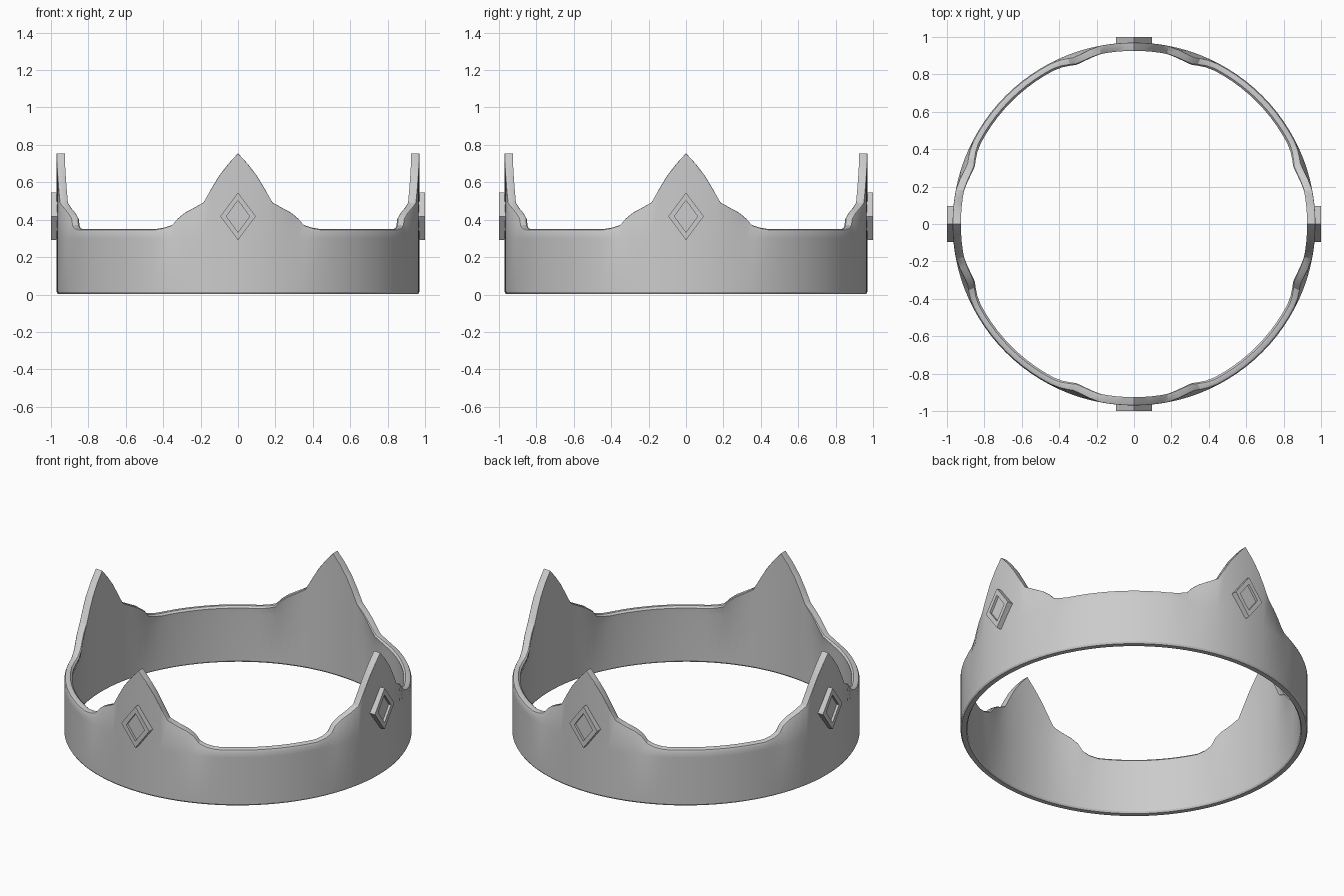
import bpy, bmesh, math
from mathutils import Matrix

if "Cube" in bpy.data.objects:
    bpy.data.objects.remove(bpy.data.objects["Cube"])

# Rim profile for one eighth of the crown:
# angle from point centre (deg), height, radial dip of rim, edge rounding
RIM = [(0, .755, 0, .003), (3, .70, 0, .003), (6, .635, 0, .003),
       (8.5, .565, 0, .003), (11, .492, 0, .004), (14.3, .463, -.008, .006),
       (17.4, .438, -.017, .008), (19.9, .408, -.021, .010), (21.8, .372, -.014, .012),
       (24.4, .358, -.005, .015), (27.6, .35, 0, .018), (31, .35, 0, .018),
       (34.5, .35, 0, .018), (38, .35, 0, .018), (41.5, .35, 0, .018), (45, .35, 0, .018)]
R_OUT, R_IN = .97, .926


def finish(bm, name, smooth):
    bmesh.ops.recalc_face_normals(bm, faces=bm.faces)
    mesh = bpy.data.meshes.new(name)
    bm.to_mesh(mesh)
    bm.free()
    ob = bpy.data.objects.new(name, mesh)
    bpy.context.collection.objects.link(ob)
    if smooth:
        bpy.context.view_layer.objects.active = ob
        ob.select_set(True)
        bpy.ops.object.shade_smooth_by_angle(angle=math.radians(30))
        ob.select_set(False)
    return ob


def section(h, d, b):
    """Wall cross-section as (radius, z), running up the outside and down the inside."""
    return [(R_OUT - .006, .004), (R_OUT, .014), (R_OUT, .3),
            (R_OUT + d, h - b), (R_OUT + d - b * .3, h - b * .3), (R_OUT + d - b, h),
            (R_IN + d + b * .6, h), (R_IN + d, h - b * .6),
            (R_IN + .002, .3), (R_IN + .004, .014), (R_IN + .01, .004)]


# Crown band with four points: mirrored profile repeated every quarter turn
bm = bmesh.new()
quarter = [(-a, h, d, b) for a, h, d, b in reversed(RIM[1:])] + RIM[:-1]
rings = []
for q in range(4):
    for a, h, d, b in quarter:
        t = math.radians(a + 90 * q)
        rings.append([bm.verts.new((r * math.sin(t), -r * math.cos(t), z))
                      for r, z in section(h, d, b)])
for i, ring in enumerate(rings):
    nxt = rings[(i + 1) % len(rings)]
    for j in range(len(ring)):
        k = (j + 1) % len(ring)
        bm.faces.new((ring[j], nxt[j], nxt[k], ring[k]))
finish(bm, "crown_band", True)


# Diamond badge with a shallow recessed centre, one on each point
def badge(name, turn):
    bm = bmesh.new()
    loops = []
    for w, hh, y in [(.095, .127, -.945), (.095, .127, -1.0),
                     (.062, .085, -1.0), (.062, .085, -.985)]:
        loops.append([bm.verts.new((x * w, y, .418 + z * hh))
                      for x, z in ((1, 0), (0, 1), (-1, 0), (0, -1))])
    for a, b in zip(loops, loops[1:]):
        for i in range(4):
            k = (i + 1) % 4
            bm.faces.new((a[i], a[k], b[k], b[i]))
    bm.faces.new(loops[0])
    bm.faces.new(loops[-1])
    bmesh.ops.rotate(bm, verts=bm.verts, matrix=Matrix.Rotation(turn, 3, 'Z'))
    finish(bm, name, False)


for i, side in enumerate(("front", "right", "back", "left")):
    badge("diamond_badge_" + side, i * math.pi / 2)
